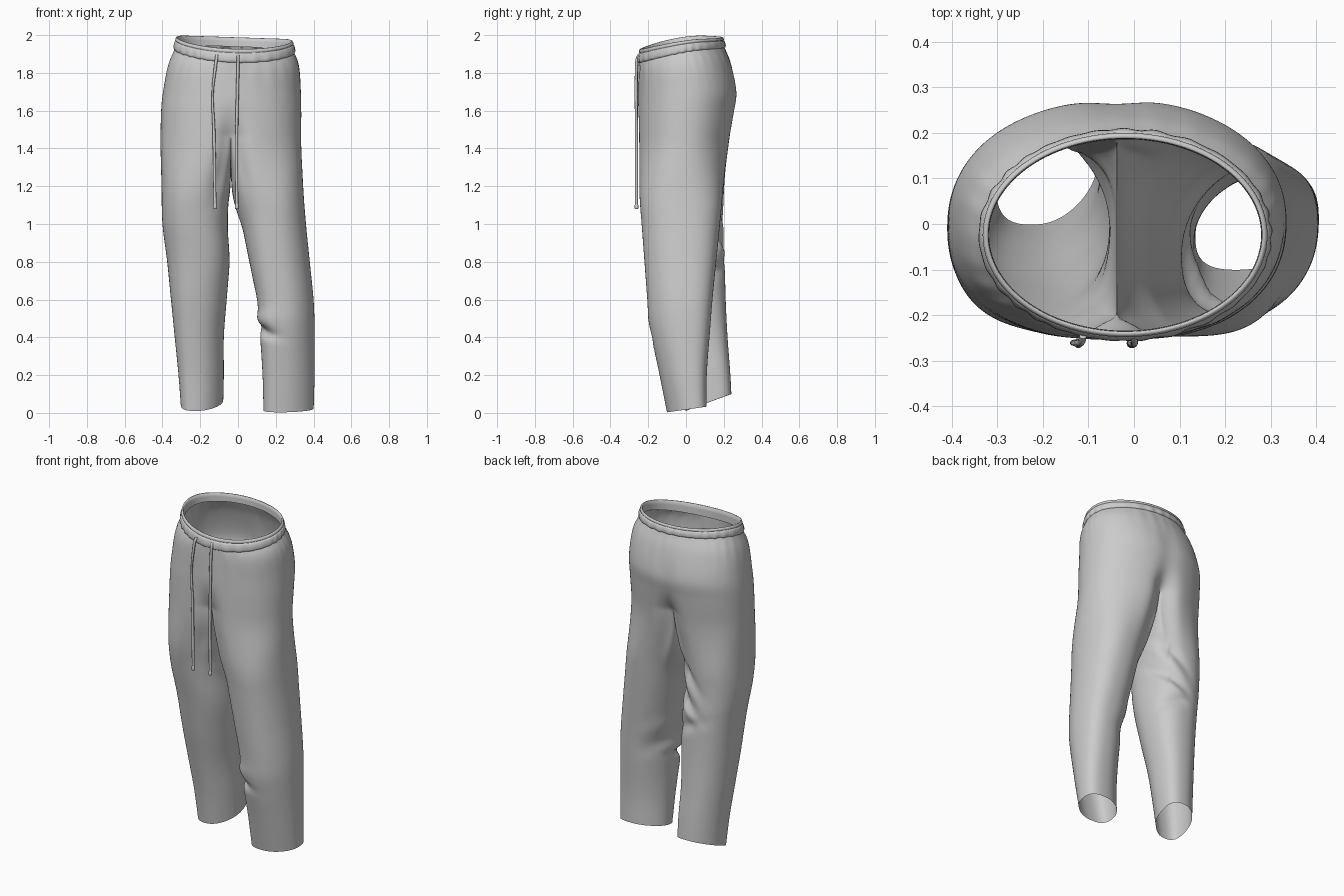
import bpy, math
from math import sin, cos, pi, exp, radians

if "Cube" in bpy.data.objects:
    bpy.data.objects.remove(bpy.data.objects["Cube"])

M, K = 48, 20            # half-torso columns, crotch columns
TORSO_ROWS, LEG_ROWS = 20, 64

# Sections by height: z, xmin, xmax, ymin, ymax
TORSO = [(1.0, -.40, .36, -.235, .19), (1.2, -.405, .345, -.25, .207), (1.40, -.41, .335, -.256, .234),
         (1.6, -.407, .335, -.256, .262), (1.7, -.397, .333, -.254, .273),
         (1.86, -.367, .322, -.250, .238), (1.95, -.335, .296, -.244, .208)]
LEFT = [(0, -.30, -.08, 0, .245), (.2, -.315, -.075, -.03, .235), (.4, -.335, -.075, -.07, .22),
        (.6, -.355, -.06, -.115, .21), (.8, -.375, -.045, -.155, .205),
        (1.0, -.40, -.055, -.195, .195), (1.2, -.405, -.05, -.228, .205), (1.5, -.41, -.038, -.245, .24)]
RIGHT = [(0, .135, .40, -.10, .11), (.2, .13, .405, -.14, .11), (.47, .112, .405, -.195, .13),
         (.6, .10, .40, -.205, .14), (.8, .06, .38, -.22, .16),
         (1.0, .02, .36, -.235, .18), (1.2, -.02, .345, -.25, .20), (1.5, -.035, .335, -.252, .24)]
WAIST = (-.322, .283, -.238, .19)

# Cloth folds: z, angle, depth, height spread, angle spread, slant
FOLDS = {1: [(.50, 200, .010, .035, 45, 0), (.435, 212, -.036, .022, 38, -.0006),
             (.54, 140, -.008, .05, 30, .001), (.66, 140, .006, .05, 30, .001)],
         -1: [(1.30, 235, -.025, .13, 18, 0), (1.12, 125, -.016, .035, 30, .003),
              (1.04, 125, .012, .035, 30, .003), (.95, 130, -.018, .03, 32, .002),
              (.88, 120, .012, .03, 30, .002), (.78, 115, -.014, .035, 35, -.001),
              (1.12, 195, -.012, .05, 25, 0)]}


def section(keys, z):
    """Smoothly interpolate a section box at height z."""
    z = min(max(z, keys[0][0]), keys[-1][0])
    i = max(n for n in range(len(keys) - 1) if keys[n][0] <= z)
    a, b = keys[i], keys[i + 1]
    p, q = keys[max(i - 1, 0)], keys[min(i + 2, len(keys) - 1)]
    h = b[0] - a[0]
    t = (z - a[0]) / h
    out = []
    for c in range(1, 5):
        ma, mb = (b[c] - p[c]) / (b[0] - p[0]) * h, (q[c] - a[c]) / (q[0] - a[0]) * h
        out.append((2*t**3 - 3*t*t + 1) * a[c] + (t**3 - 2*t*t + t) * ma
                   + (3*t*t - 2*t**3) * b[c] + (t**3 - t*t) * mb)
    return out


def oval(box, ang, n=2.0, grow=0.0, skew=0.0):
    """Point on a superellipse filling the box; skew stretches it along x = y."""
    def comp(a, first):
        c, s = cos(a), sin(a)
        r = (abs(c)**n + abs(s)**n) ** (-1 / n)
        return r * c if first else r * s
    return ((box[0] + box[1]) / 2 + ((box[1] - box[0]) / 2 + grow) * comp(ang - skew, True),
            (box[2] + box[3]) / 2 + ((box[3] - box[2]) / 2 + grow) * comp(ang + skew, False))


def torso(z, a, grow=0.0):
    return oval(section(TORSO, z), a, 2.22 - .12 * sin(a) - .06 * cos(a), grow)


def rim_z(x, y):
    return 1.998 - .062 * max(0, (.08 - y) / .32) ** 1.6 - .02 * (x + .3) / .6


def band_drop(y):
    return .055 + .018 * min(1, max(0, (.19 - y) / .42))


def ruffle(a):
    return sin(30 * a + 2 * sin(3 * a)) * (.6 + .4 * sin(5 * a + 1))


def make_mesh(name, verts, faces, subdiv=0):
    me = bpy.data.meshes.new(name)
    me.from_pydata(verts, [], faces)
    me.polygons.foreach_set("use_smooth", [True] * len(me.polygons))
    ob = bpy.data.objects.new(name, me)
    bpy.context.collection.objects.link(ob)
    if subdiv:
        mod = ob.modifiers.new("smooth", 'SUBSURF')
        mod.levels = mod.render_levels = subdiv
    return ob


# Seat: rings from the waistband down to the crotch level
verts, faces = [], []
N = 2 * M
for r in range(TORSO_ROWS + 1):
    t = r / TORSO_ROWS
    for j in range(N):
        a = -pi / 2 + 2 * pi * j / N
        wx, wy = oval(WAIST, a, 2.0, .012)
        top = rim_z(wx, wy) - band_drop(wy) + .006
        z = top + (1.47 - top) * t
        w = exp(-(top - z) / .03)
        x, y = torso(z, a, .006 * ruffle(a) * exp(-(top - z) / .07))
        x, y = x + (wx - x) * w, y + (wy - y) * w
        near = exp(-((x + .0375) / .06) ** 2)
        dip = max(0, min(1, (1.68 - z) / .21)) ** 2
        y += near * dip * (.05 if y < 0 else -.06)
        if y > 0:
            y -= .010 * near * exp(-((z - 1.7) / .12) ** 2)
        verts.append((x, y, z))
for r in range(TORSO_ROWS):
    for j in range(N):
        k = (j + 1) % N
        faces.append((r*N + j, (r+1)*N + j, (r+1)*N + k, r*N + k))
base = TORSO_ROWS * N

# Crotch seam joining front and back
yf, yb = verts[base][1], verts[base + M][1]
seam = []
for k in range(1, K):
    v = k / K
    seam.append(len(verts))
    verts.append((-.0375, yb + (yf - yb) * v, 1.47 - .17 * sin(pi * v) ** .7))

# Legs: closed rings from the crotch level to the hem
for side, keys, fade, hem in ((1, RIGHT, 1.3, lambda y: .003 + .03 * max(0, y + .1) / .21),
                              (-1, LEFT, .9, lambda y: .01 + .09 * max(0, y) / .245)):
    first = [base + (side * i) % N for i in range(M + 1)] + seam
    angles = [-125 + 250 * i / M for i in range(M + 1)] + [125 + 110 * k / K for k in range(1, K)]
    L = len(first)
    prev = first
    for r in range(1, LEG_ROWS + 1):
        t = r / LEG_ROWS
        w = min(1, t / .28)
        w = w * w * (3 - 2 * w)
        row = []
        for i, deg in enumerate(angles):
            x0, y0, z0 = verts[first[i]]
            a = radians(deg) if side > 0 else pi - radians(deg)
            z = z0 + (hem(oval(keys[0][1:], a, 2.2, 0, .16)[1]) - z0) * t
            if i <= M:   # outer columns keep following the torso taper while blending
                ta = -pi / 2 + side * pi * i / M
                p, q = torso(z, ta), torso(z0, ta)
                x0, y0 = x0 + p[0] - q[0], y0 + p[1] - q[1]
            g = 0
            for fz, fa, depth, sz, sa, slant in FOLDS[side]:
                d = (deg - fa + 180) % 360 - 180
                g += depth * exp(-((z - fz - slant * d) / sz) ** 2 - (d / sa) ** 2)
            x, y = oval(section(keys, z), a, 2.3, g, .165 * max(0, 1 - z / fade))
            row.append(len(verts))
            verts.append((x0 + (x - x0) * w, y0 + (y - y0) * w, z))
        for i in range(L):
            k = (i + 1) % L
            f = (prev[i], row[i], row[k], prev[k])
            faces.append(f if side > 0 else f[::-1])
        prev = row
make_mesh("trousers", verts, faces, 1)

# Waistband: smooth lip above a gathered casing (outward offset, drop fraction, ruffle)
PROFILE = [(-.004, .9, 0), (-.003, .4, 0), (-.002, .03, 0), (.002, 0, 0), (.007, .03, 0),
           (.010, .16, 0), (.010, .24, 0), (.006, .28, 0), (.011, .31, .2), (.015, .42, .5),
           (.018, .62, .9), (.019, .82, 1), (.017, .95, 1), (.011, 1.0, .6)]
C = 240
verts, faces = [], []
for p, (off, drop, ruf) in enumerate(PROFILE):
    for j in range(C):
        a = -pi / 2 + 2 * pi * j / C
        x0, y0 = oval(WAIST, a)
        x, y = oval(WAIST, a, 2.0, off + .0025 * ruf * ruffle(a))
        z = rim_z(x0, y0) - drop * band_drop(y0) + .0015 * ruf * ruffle(a + .1)
        verts.append((x, y, z))
        if p:
            k = (j + 1) % C
            faces.append(((p-1)*C + j, p*C + j, p*C + k, (p-1)*C + k))
make_mesh("waistband", verts, faces)


# Drawstrings: hanging cords with knotted tips
def cord(name, points, radius):
    cu = bpy.data.curves.new(name, 'CURVE')
    cu.dimensions = '3D'
    cu.bevel_depth = radius
    cu.bevel_resolution = 3
    cu.use_fill_caps = True
    sp = cu.splines.new('BEZIER')
    sp.bezier_points.add(len(points) - 1)
    for bp, (x, y, z, s) in zip(sp.bezier_points, points):
        bp.co, bp.radius = (x, y, z), s
        bp.handle_left_type = bp.handle_right_type = 'AUTO'
    ob = bpy.data.objects.new(name, cu)
    bpy.context.collection.objects.link(ob)


cord("left_drawstring", [(-.112, -.245, 1.895, 1), (-.114, -.256, 1.878, 1), (-.120, -.261, 1.83, 1),
                         (-.134, -.261, 1.69, .7), (-.128, -.261, 1.5, 1), (-.122, -.262, 1.1, 1)], .008)
cord("right_drawstring", [(0, -.247, 1.895, 1), (.001, -.257, 1.878, 1), (0, -.262, 1.83, 1),
                          (-.008, -.262, 1.4, 1), (-.006, -.262, 1.1, 1)], .008)
for name, x in (("left_tip", -.122), ("right_tip", -.006)):
    cord(name, [(x, -.262, 1.105, .8), (x, -.262, 1.098, 1), (x, -.262, 1.085, 1), (x, -.262, 1.08, .8)], .0105)
